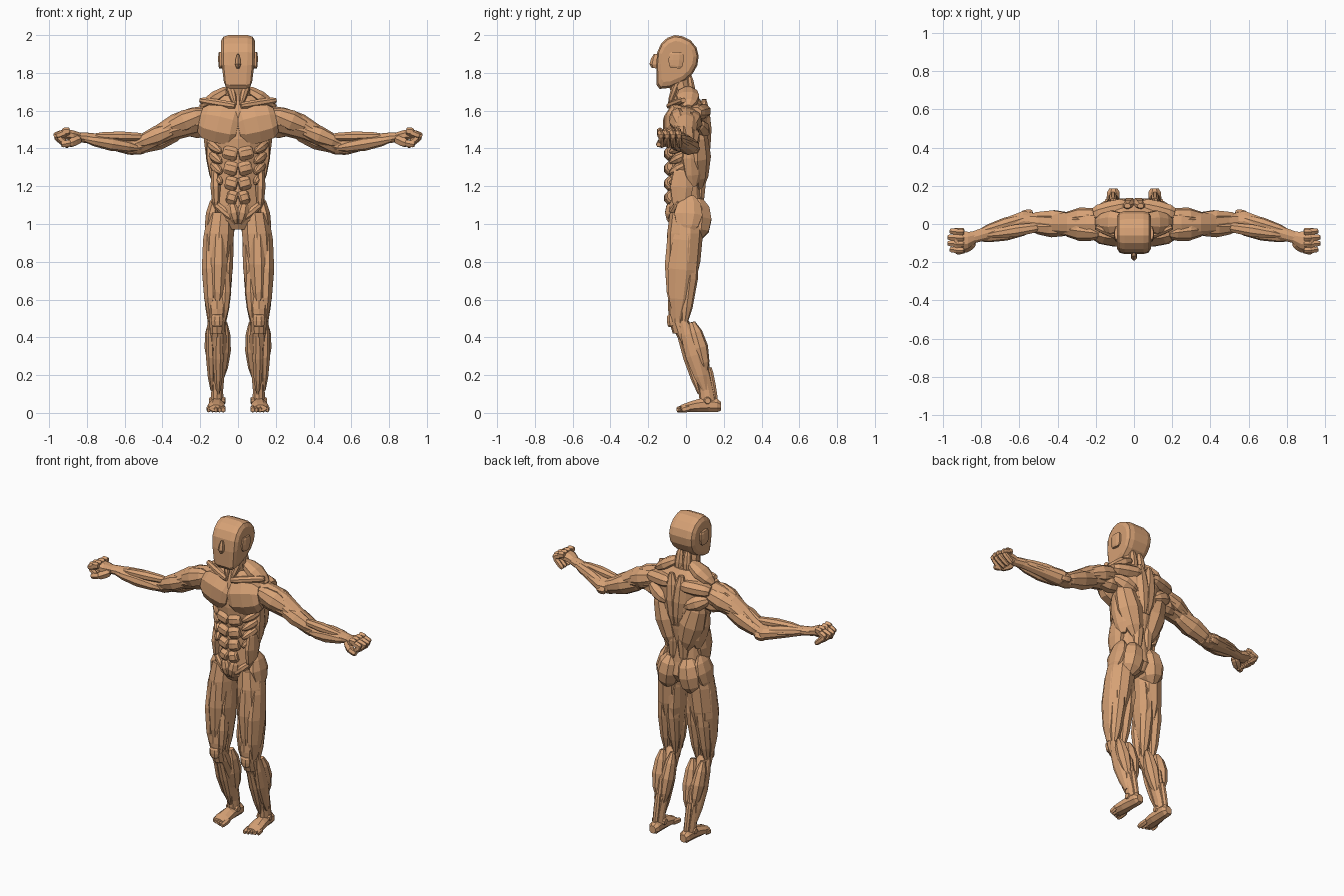
import bpy, bmesh, math
from mathutils import Vector as V

skin = bpy.data.materials.new("tan_skin")
skin.diffuse_color = (0.68, 0.36, 0.18, 1)

SPINDLE = ((0, .35), (.2, .8), (.5, 1), (.8, .75), (1, .3))
BLOCK = ((0, .72), (.15, .95), (.5, 1), (.85, .9), (1, .65))


def skin_rings(name, rings, mirror):
    """Bridge equal-length vertex rings, cap both ends, optionally mirror across x."""
    bm = bmesh.new()
    loops = [[bm.verts.new(p) for p in ring] for ring in rings]
    n = len(loops[0])
    for a, b in zip(loops, loops[1:]):
        for i in range(n):
            j = (i + 1) % n
            bm.faces.new((a[i], a[j], b[j], b[i]))
    bm.faces.new(loops[0])
    bm.faces.new(loops[-1])
    bmesh.ops.recalc_face_normals(bm, faces=bm.faces[:])
    mesh = bpy.data.meshes.new(name)
    bm.to_mesh(mesh)
    bm.free()
    mesh.materials.append(skin)
    ob = bpy.data.objects.new(name, mesh)
    bpy.context.collection.objects.link(ob)
    if mirror:
        mod = ob.modifiers.new("mirror", 'MIRROR')
        mod.use_clip = False
        mod.use_mirror_merge = False
    return ob


def ellipse(c, u, v, n):
    angles = [math.tau * (i + .5) / n for i in range(n)]
    return [c + u * math.cos(a) + v * math.sin(a) for a in angles]


def loft(name, axis, stations, sides=10, mirror=True):
    """Stations: centre x, y, z, then the two radii across the axis."""
    u, v = {'X': (V((0, 1, 0)), V((0, 0, 1))),
            'Y': (V((1, 0, 0)), V((0, 0, 1))),
            'Z': (V((1, 0, 0)), V((0, 1, 0)))}[axis]
    rings = [ellipse(V(s[:3]), u * s[3], v * s[4], sides) for s in stations]
    return skin_rings(name, rings, mirror)


def muscle(name, a, b, width, thick, facing, prof=SPINDLE, sides=8, mirror=True):
    """Faceted belly from a to b; thick is the half depth along facing."""
    a, b = V(a), V(b)
    d = (b - a).normalized()
    f = V(facing)
    f = (f - d * f.dot(d)).normalized()
    w = d.cross(f)
    k = 1 / math.cos(math.pi / sides)
    rings = [ellipse(a.lerp(b, t), w * width * s * k, f * thick * s * k, sides)
             for t, s in prof]
    return skin_rings(name, rings, mirror)


FRONT, BACK, OUT, UP = (0, -1, 0), (0, 1, 0), (1, 0, 0), (0, 0, 1)

# Head: rounded side profile spread across x
face = [(-.155, 1.735), (-.14, 1.715), (-.09, 1.72), (-.01, 1.755), (.035, 1.795),
        (.06, 1.84), (.067, 1.89), (.055, 1.935), (.025, 1.972), (-.02, 1.994),
        (-.06, 2.0), (-.1, 1.985), (-.132, 1.955), (-.152, 1.91), (-.158, 1.84)]
slices = []
for x, s in ((-.09, .76), (-.078, .93), (-.05, 1), (.05, 1), (.078, .93), (.09, .76)):
    slices.append([V((x * (1 - max(0, 1.87 - z) * 1.1),
                      -.05 + (y + .05) * s, 1.87 + (z - 1.87) * s)) for y, z in face])
skin_rings("head", slices, False)
muscle("nose", (0, -.16, 1.9), (0, -.168, 1.825), .015, .024, FRONT,
       ((0, .35), (.35, .8), (.75, 1), (1, .5)), 6, False)
muscle("ear", (.092, -.05, 1.91), (.092, -.055, 1.825), .04, .013, OUT, BLOCK)

# Neck
loft("neck", 'Z', [(0, -.005, 1.6, .085, .07), (0, -.015, 1.68, .066, .06),
                   (0, -.035, 1.75, .066, .06), (0, -.04, 1.8, .06, .05)], 10, False)
muscle("neck_cord", (.06, -.03, 1.79), (.015, -.09, 1.63), .022, .018, (.5, -1, 0))
muscle("nape", (.025, .015, 1.8), (.03, .04, 1.62), .028, .022, BACK)

# Torso core
loft("torso", 'Z', [(0, .01, .97, .07, .07), (0, .01, 1.02, .14, .1),
                    (0, .0, 1.1, .125, .095), (0, .0, 1.2, .115, .088),
                    (0, .01, 1.32, .13, .1), (0, .01, 1.45, .15, .115),
                    (0, .01, 1.56, .18, .11), (0, .005, 1.63, .17, .09),
                    (0, 0, 1.68, .09, .06)], 14, False)

# Chest, collar and belly
muscle("chest_muscle", (.0, -.065, 1.505), (.2, -.045, 1.55), .1, .062, FRONT, BLOCK)
muscle("collar_bone", (.015, -.09, 1.625), (.2, -.015, 1.655), .02, .02, (0, -1, 1), BLOCK)
muscle("shoulder_slope", (.035, .01, 1.72), (.2, .01, 1.62), .06, .035, UP)
for i, z in enumerate((1.375, 1.295, 1.215, 1.14)):
    w = .078 - .007 * i
    muscle(f"belly_block_{i + 1}", (.003, -.085, z - .008), (w, -.075, z + .008),
           .037, .034, FRONT, BLOCK)
muscle("lower_belly", (.035, -.075, 1.12), (.01, -.075, 1.0), .035, .036, FRONT)
for i in range(4):
    z = 1.43 - .055 * i
    muscle(f"rib_muscle_{i + 1}", (.155 - .008 * i, .01, z), (.09, -.085, z - .05),
           .026, .024, (1, -1, 0))
muscle("side_waist", (.12, -.015, 1.33), (.115, -.03, 1.06), .06, .028, OUT)
muscle("groin_ridge", (.135, -.04, 1.12), (.02, -.09, 1.02), .022, .02, (.3, -1, 0))

# Back
muscle("wide_back", (.14, .06, 1.53), (.04, .07, 1.18), .075, .06, (.4, 1, 0))
muscle("shoulder_blade_upper", (.04, .09, 1.6), (.21, .05, 1.59), .04, .05, BACK, BLOCK)
muscle("shoulder_blade_lower", (.06, .095, 1.47), (.21, .05, 1.54), .045, .05, BACK)
muscle("middle_back", (.035, .095, 1.66), (.012, .105, 1.34), .045, .035, BACK)
muscle("spine_muscle", (.035, .07, 1.38), (.035, .07, 1.08), .038, .036, BACK)
muscle("side_back", (.14, .03, 1.5), (.115, .04, 1.2), .06, .035, (1, .4, 0))

# Hips
muscle("buttock", (.055, .055, 1.13), (.09, .05, .92), .072, .082, BACK,
       ((0, .45), (.2, .85), (.5, 1), (.8, .85), (1, .4)))
muscle("hip_muscle", (.115, .02, 1.15), (.16, .005, .95), .075, .033, OUT)

# Thighs
loft("thigh", 'Z', [(.09, 0, 1.06, .07, .085), (.1, -.005, .95, .083, .095),
                    (.11, -.012, .8, .08, .088), (.11, -.027, .65, .066, .066),
                    (.11, -.045, .55, .053, .05), (.11, -.045, .48, .043, .043),
                    (.11, -.025, .42, .04, .045)])
muscle("front_thigh", (.1, -.055, 1.03), (.11, -.065, .54), .048, .052, FRONT)
muscle("outer_thigh", (.152, -.005, 1.02), (.145, -.045, .5), .072, .043, OUT)
muscle("inner_knee_thigh", (.07, -.045, .8), (.08, -.055, .48), .036, .04, (-.6, -1, 0))
muscle("inner_thigh", (.045, .005, 1.0), (.07, -.015, .56), .07, .032, OUT)
muscle("outer_hamstring", (.125, .045, .96), (.143, -.01, .46), .042, .042, (.3, 1, 0))
muscle("inner_hamstring", (.07, .045, .96), (.08, -.01, .46), .04, .042, (-.3, 1, 0))
muscle("knee_cap", (.11, -.078, .52), (.11, -.076, .455), .032, .024, FRONT, BLOCK)

# Lower legs
loft("shin", 'Z', [(.11, -.035, .5, .04, .042), (.108, -.0, .42, .048, .056),
                   (.108, .05, .33, .05, .06), (.11, .082, .22, .042, .046),
                   (.11, .108, .12, .033, .042), (.11, .118, .05, .035, .045)])
muscle("inner_calf", (.072, .03, .48), (.088, .1, .18), .038, .05, (-.3, 1, 0))
muscle("outer_calf", (.142, .03, .48), (.128, .1, .21), .038, .05, (.3, 1, 0))
muscle("outer_shin", (.15, -.015, .49), (.138, .1, .12), .045, .026, OUT)
muscle("shin_bone", (.105, -.05, .48), (.105, .07, .1), .028, .024, FRONT)
muscle("heel_cord", (.11, .12, .24), (.11, .155, .05), .018, .02, BACK, BLOCK)
muscle("ankle_bone", (.068, .105, .065), (.152, .115, .065), .022, .022, UP, BLOCK)

# Feet
loft("foot", 'Y', [(.117, -.03, .024, .036, .018), (.117, .01, .03, .048, .028),
                   (.113, .06, .038, .044, .037), (.11, .12, .044, .037, .043),
                   (.108, .165, .04, .036, .039), (.108, .185, .035, .024, .025)], 8)
for i in range(5):
    x = .079 + .019 * i
    r = .014 if i == 0 else .0105
    muscle(f"toe_{i + 1}", (x, .02, .026), (x, -.05 + .007 * i, .016),
           r, .016, UP, BLOCK, 6)

# Upper arms
loft("upper_arm", 'X', [(.14, .0, 1.56, .07, .07), (.25, 0, 1.54, .08, .075),
                        (.35, 0, 1.51, .065, .07), (.43, 0, 1.465, .055, .06),
                        (.5, .008, 1.425, .05, .053), (.57, .012, 1.405, .048, .04)])
muscle("front_shoulder", (.17, -.05, 1.59), (.39, -.02, 1.5), .055, .05, (0, -1, .4))
muscle("top_shoulder", (.18, .0, 1.585), (.4, 0, 1.515), .06, .045, UP)
muscle("rear_shoulder", (.17, .045, 1.575), (.39, .02, 1.5), .055, .05, (0, 1, .3))
muscle("biceps", (.31, -.025, 1.515), (.55, -.015, 1.42), .048, .046, (0, -1, .6))
muscle("triceps", (.28, .02, 1.5), (.56, .03, 1.395), .055, .042, (0, .8, -.6))
muscle("armpit_muscle", (.13, .03, 1.5), (.3, .01, 1.5), .05, .045, (0, 0, -1))

# Forearms
loft("forearm", 'X', [(.51, .01, 1.41, .046, .042), (.58, .015, 1.412, .056, .045),
                      (.7, -.025, 1.437, .05, .037), (.8, -.057, 1.456, .036, .028),
                      (.86, -.075, 1.46, .033, .025)])
muscle("rear_forearm", (.52, .045, 1.415), (.82, -.045, 1.462), .034, .032, (.3, 1, .3))
muscle("front_forearm", (.52, -.02, 1.4), (.82, -.08, 1.45), .035, .034, (0, -1, -.5))
muscle("upper_forearm", (.46, -.01, 1.46), (.78, -.06, 1.468), .032, .026, UP)
muscle("elbow_tip", (.53, .05, 1.4), (.59, .045, 1.395), .024, .024, BACK, BLOCK, 6)

# Hands: palm, folded fingers and thumb
loft("palm", 'X', [(.83, -.07, 1.458, .032, .025), (.87, -.085, 1.468, .048, .03),
                   (.92, -.09, 1.475, .055, .028), (.94, -.09, 1.472, .05, .018)], 8)
for i in range(4):
    y = -.138 + .032 * i
    tip = .962 + (.012 if i in (1, 2) else 0)
    muscle(f"knuckle_{i + 1}", (.89, y, 1.492), (.93, y, 1.488), .015, .019, UP, BLOCK, 6)
    muscle(f"finger_{i + 1}", (.91, y, 1.485), (tip, y + .005, 1.465), .016, .017, UP, BLOCK, 6)
    muscle(f"fingertip_{i + 1}", (tip - .01, y + .005, 1.46), (.895, y + .01, 1.41),
           .014, .015, UP, BLOCK, 6)
muscle("thumb_base", (.84, -.095, 1.45), (.895, -.135, 1.425), .024, .024, FRONT, BLOCK, 6)
muscle("thumb", (.885, -.135, 1.43), (.935, -.145, 1.42), .017, .016, FRONT, BLOCK, 6)
